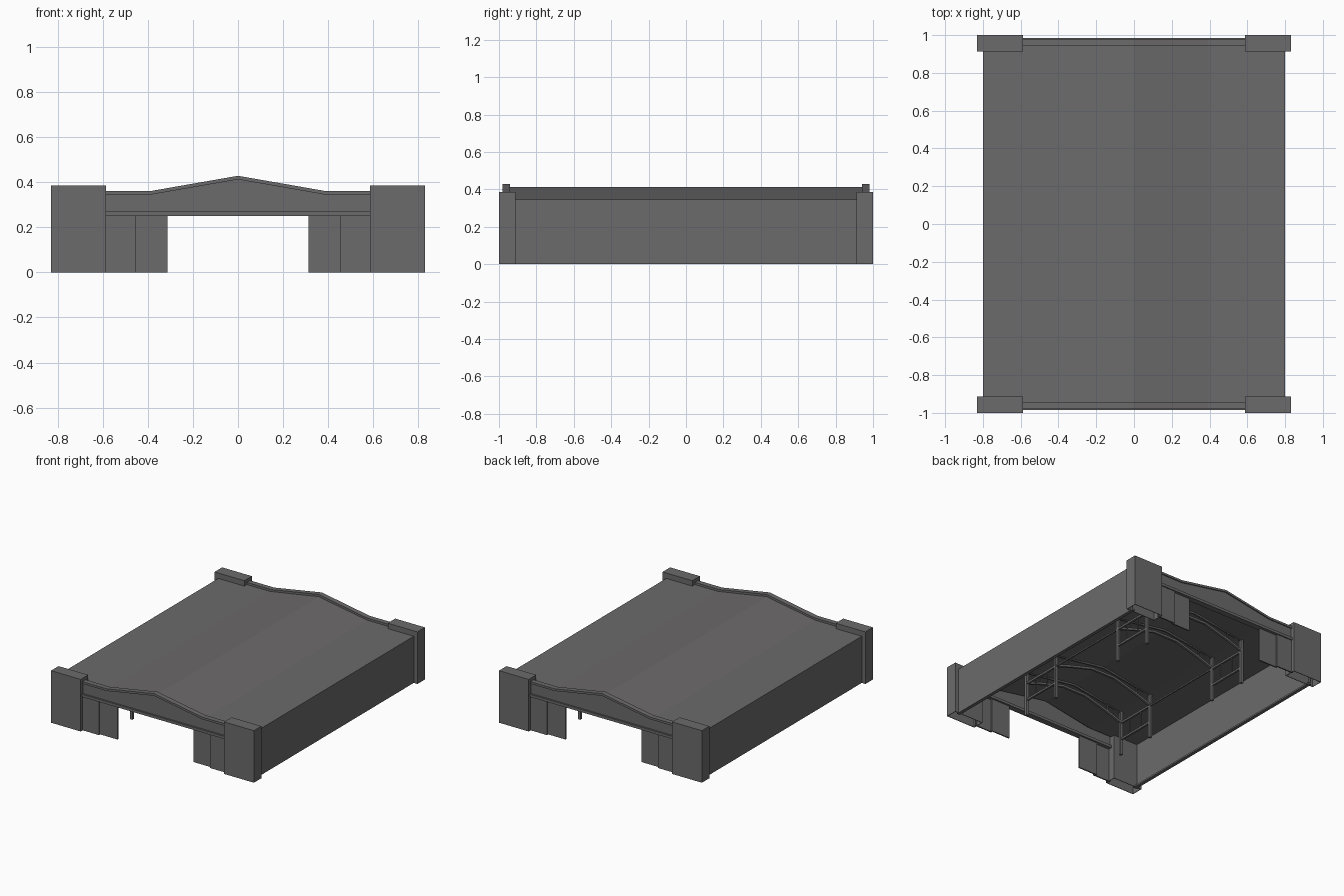
import bpy, bmesh, math
from mathutils import Vector

if "Cube" in bpy.data.objects:
    bpy.data.objects.remove(bpy.data.objects["Cube"])


def material(name, rgb):
    m = bpy.data.materials.new(name)
    m.diffuse_color = (*rgb, 1)
    m.use_nodes = True
    m.node_tree.nodes["Principled BSDF"].inputs["Base Color"].default_value = m.diffuse_color
    return m


GREY = material("concrete grey", (0.15, 0.145, 0.145))
ROOF = [(-0.8, 0.345), (-0.4, 0.345), (0, 0.412), (0.4, 0.345), (0.8, 0.345)]


def finish(name, bm):
    bmesh.ops.recalc_face_normals(bm, faces=bm.faces)
    me = bpy.data.meshes.new(name)
    bm.to_mesh(me)
    bm.free()
    me.materials.append(GREY)
    ob = bpy.data.objects.new(name, me)
    bpy.context.collection.objects.link(ob)
    return ob


def add_box(bm, lo, hi):
    r = bmesh.ops.create_cube(bm, size=1)
    for v in r["verts"]:
        v.co = [(a + b) / 2 + c * (b - a) for a, b, c in zip(lo, hi, v.co)]
    return r["verts"]


def box(name, lo, hi):
    bm = bmesh.new()
    add_box(bm, lo, hi)
    return finish(name, bm)


def add_beam(bm, p, q, t):
    # square bar between two points
    p, q = Vector(p), Vector(q)
    d = q - p
    rot = d.to_track_quat("Z", "Y")
    r = bmesh.ops.create_cube(bm, size=1)
    for v in r["verts"]:
        v.co = rot @ Vector((v.co.x * t, v.co.y * t, v.co.z * d.length)) + (p + q) / 2


def extrude_y(name, outline, y0, y1):
    # closed x-z outline pulled along y
    bm = bmesh.new()
    f = bm.faces.new([bm.verts.new((x, y0, z)) for x, z in outline])
    r = bmesh.ops.extrude_face_region(bm, geom=[f])
    for v in r["geom"]:
        if isinstance(v, bmesh.types.BMVert):
            v.co.y = y1
    return finish(name, bm)


def band(name, line, drop, y0, y1):
    return extrude_y(name, line + [(x, z - drop) for x, z in reversed(line)], y0, y1)


# roof sheet
band("roof", ROOF, 0.008, -0.945, 0.945)

for sx, side in ((-1, "left"), (1, "right")):
    # long side wall with a small inner kerb
    x0, x1 = sorted((sx * 0.79, sx * 0.8))
    box(side + "_wall", (x0, -0.93, 0), (x1, 0.93, 0.343))
    x0, x1 = sorted((sx * 0.775, sx * 0.79))
    box(side + "_kerb", (x0, -0.93, 0), (x1, 0.93, 0.012))

gable = [(-0.59, 0.345), (-0.39, 0.345), (0, 0.413), (0.39, 0.345), (0.59, 0.345)]
for sy, end in ((-1, "front"), (1, "back")):
    def ys(a, b):
        return sorted((sy * a, sy * b))

    # gable panel, coping and lintel rail
    a, b = ys(0.955, 0.972)
    extrude_y(end + "_gable", gable + [(0.59, 0.25), (-0.59, 0.25)], a, b)
    a, b = ys(0.942, 0.98)
    band(end + "_coping", [(x, z + 0.016) for x, z in gable], 0.016, a, b)
    a, b = ys(0.94, 0.985)
    box(end + "_lintel", (-0.59, a, 0.25), (0.59, b, 0.27))

    for sx, side in ((-1, "left"), (1, "right")):
        # corner tower: open-bottomed shell
        a, b = ys(0.912, 1.0)
        x0, x1 = sorted((sx * 0.587, sx * 0.83))
        bm = bmesh.new()
        add_box(bm, (x0, a, 0), (x1, b, 0.385))
        bm.normal_update()
        bmesh.ops.delete(bm, geom=[f for f in bm.faces if f.normal.z < -0.9],
                         context="FACES_ONLY")
        ob = finish(f"{end}_{side}_tower", bm)
        m = ob.modifiers.new("shell", "SOLIDIFY")
        m.thickness = 0.006
        m.offset = -1
        # stacked sliding door leaves
        for name, xa, xb, ya, yb in (("outer_door", 0.455, 0.6, 0.967, 0.977),
                                     ("inner_door", 0.312, 0.47, 0.953, 0.963)):
            a, b = ys(ya, yb)
            x0, x1 = sorted((sx * xa, sx * xb))
            box(f"{end}_{side}_{name}", (x0, a, 0), (x1, b, 0.255))

# roof frames: columns, arched lower chord, upper chord and hangers
arch = [(-0.42, 0.255), (-0.3, 0.295), (-0.1, 0.35), (0.1, 0.35), (0.3, 0.295), (0.42, 0.255)]
for i, y in enumerate((-0.64, -0.33, 0.33, 0.64)):
    bm = bmesh.new()
    for sx in (-1, 1):
        add_beam(bm, (sx * 0.42, y, 0), (sx * 0.42, y, 0.342), 0.02)
        add_beam(bm, (sx * 0.42, y, 0.335), (0, y, 0.395), 0.012)
        add_beam(bm, (sx * 0.3, y, 0.295), (sx * 0.3, y, 0.35), 0.008)
    for (xa, za), (xb, zb) in zip(arch, arch[1:]):
        add_beam(bm, (xa, y, za), (xb, y, zb), 0.016)
    finish(f"roof_frame_{i + 1}", bm)

# longitudinal rails and lattice bracing between columns
for sx, side in ((-1, "left"), (1, "right")):
    bm = bmesh.new()
    x = sx * 0.42
    add_beam(bm, (x, -0.64, 0.25), (x, 0.64, 0.25), 0.01)
    for sy in (-1, 1):
        for z in (0.12, 0.25):
            add_beam(bm, (x, sy * 0.33, z), (x, sy * 0.64, z), 0.014)
        for y in (0.43, 0.54):
            add_beam(bm, (x, sy * y, 0.12), (x, sy * y, 0.25), 0.007)
    finish(side + "_rails", bm)
